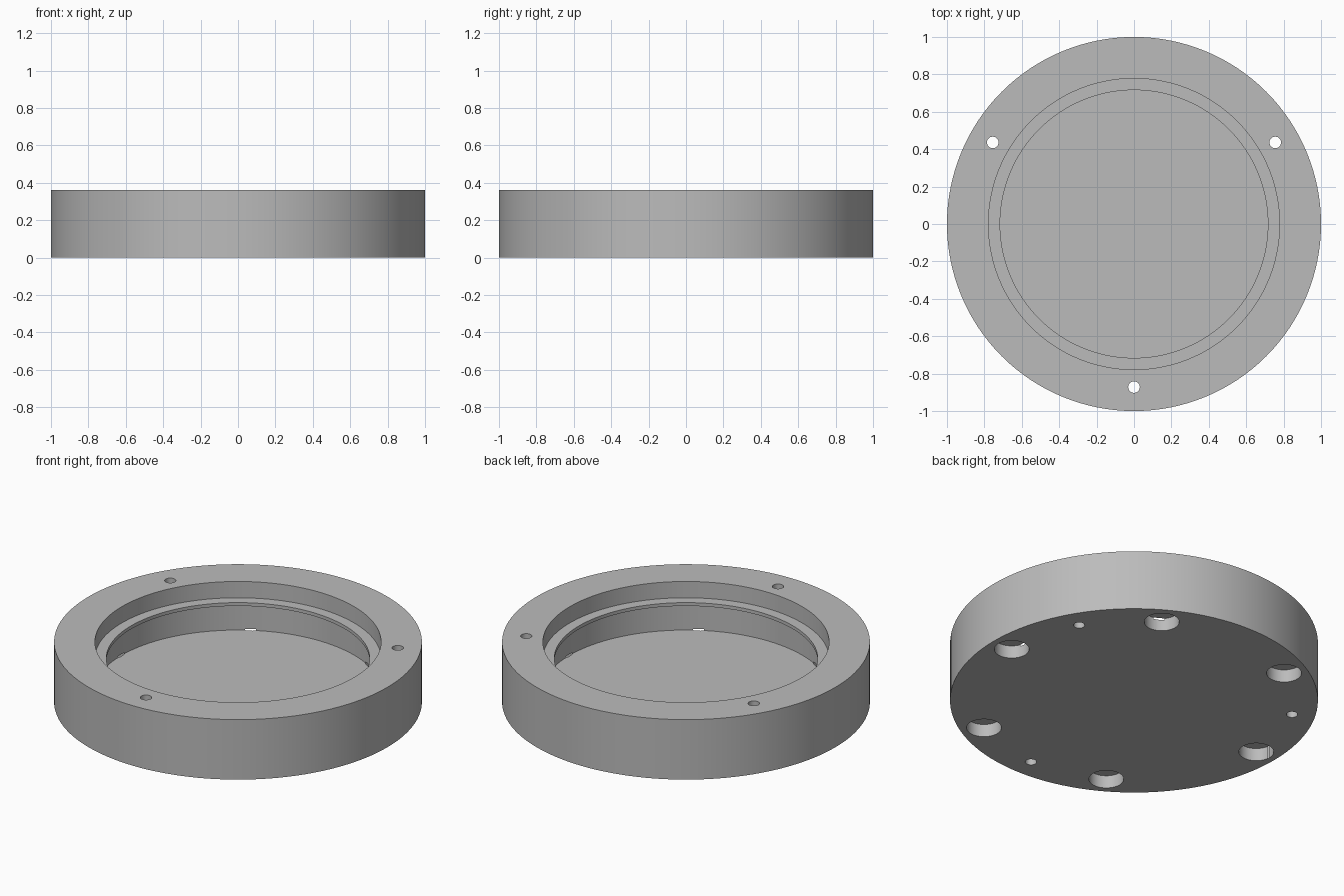
import bpy, bmesh, math

if "Cube" in bpy.data.objects:
    bpy.data.objects.remove(bpy.data.objects["Cube"])

HEIGHT = 0.36
SEGMENTS = 128

grey = bpy.data.materials.new("plain_grey")
grey.diffuse_color = (0.5, 0.5, 0.5, 1)
grey.use_nodes = True
grey.node_tree.nodes["Principled BSDF"].inputs["Base Color"].default_value = grey.diffuse_color


def lathe(name, profile):
    """Spin an (r, z) profile, starting and ending on the axis, into a solid."""
    bm = bmesh.new()
    verts = [bm.verts.new((r, 0, z)) for r, z in profile]
    edges = [bm.edges.new(pair) for pair in zip(verts, verts[1:])]
    bmesh.ops.spin(bm, geom=verts + edges, cent=(0, 0, 0), axis=(0, 0, 1),
                   angle=math.tau, steps=SEGMENTS, use_duplicate=False)
    bmesh.ops.remove_doubles(bm, verts=bm.verts, dist=1e-5)
    bmesh.ops.recalc_face_normals(bm, faces=bm.faces)
    mesh = bpy.data.meshes.new(name)
    bm.to_mesh(mesh)
    bm.free()
    obj = bpy.data.objects.new(name, mesh)
    bpy.context.collection.objects.link(obj)
    mesh.materials.append(grey)
    return obj


def drill(body, ring_radius, radius, top, angles, sides):
    """Cut a ring of round holes from below up to the given height."""
    bottom = -0.1
    for a in angles:
        t = math.radians(a)
        bpy.ops.mesh.primitive_cylinder_add(
            vertices=sides, radius=radius, depth=top - bottom,
            location=(ring_radius * math.cos(t), ring_radius * math.sin(t),
                      (top + bottom) / 2))
        cutter = bpy.context.object
        cutter.name = "hole_cutter"
        cutter.hide_render = True
        cutter.data.materials.append(grey)
        mod = body.modifiers.new("hole", 'BOOLEAN')
        mod.operation = 'DIFFERENCE'
        mod.solver = 'EXACT'
        mod.object = cutter
        bpy.context.view_layer.objects.active = body
        bpy.ops.object.modifier_apply(modifier=mod.name)
        bpy.data.objects.remove(cutter)


# Round housing: stepped bore, thin inner lip, undercut cavity with flat floor
housing = lathe("round_housing", [
    (0, 0), (1, 0), (1, HEIGHT),
    (0.778, HEIGHT), (0.778, 0.262),      # upper bore
    (0.716, 0.262), (0.716, 0.242),       # lip
    (0.779, 0.242), (0.779, 0.068),       # cavity wall
    (0, 0.068)])

# Six blind pockets underneath, three through screw holes
drill(housing, 0.868, 0.095, 0.076, range(0, 360, 60), 48)
drill(housing, 0.872, 0.031, HEIGHT + 0.1, (30, 150, 270), 32)

# Smooth walls with crisp rims
bpy.ops.object.select_all(action='DESELECT')
housing.select_set(True)
bpy.context.view_layer.objects.active = housing
bpy.ops.object.shade_smooth_by_angle(angle=math.radians(30))
